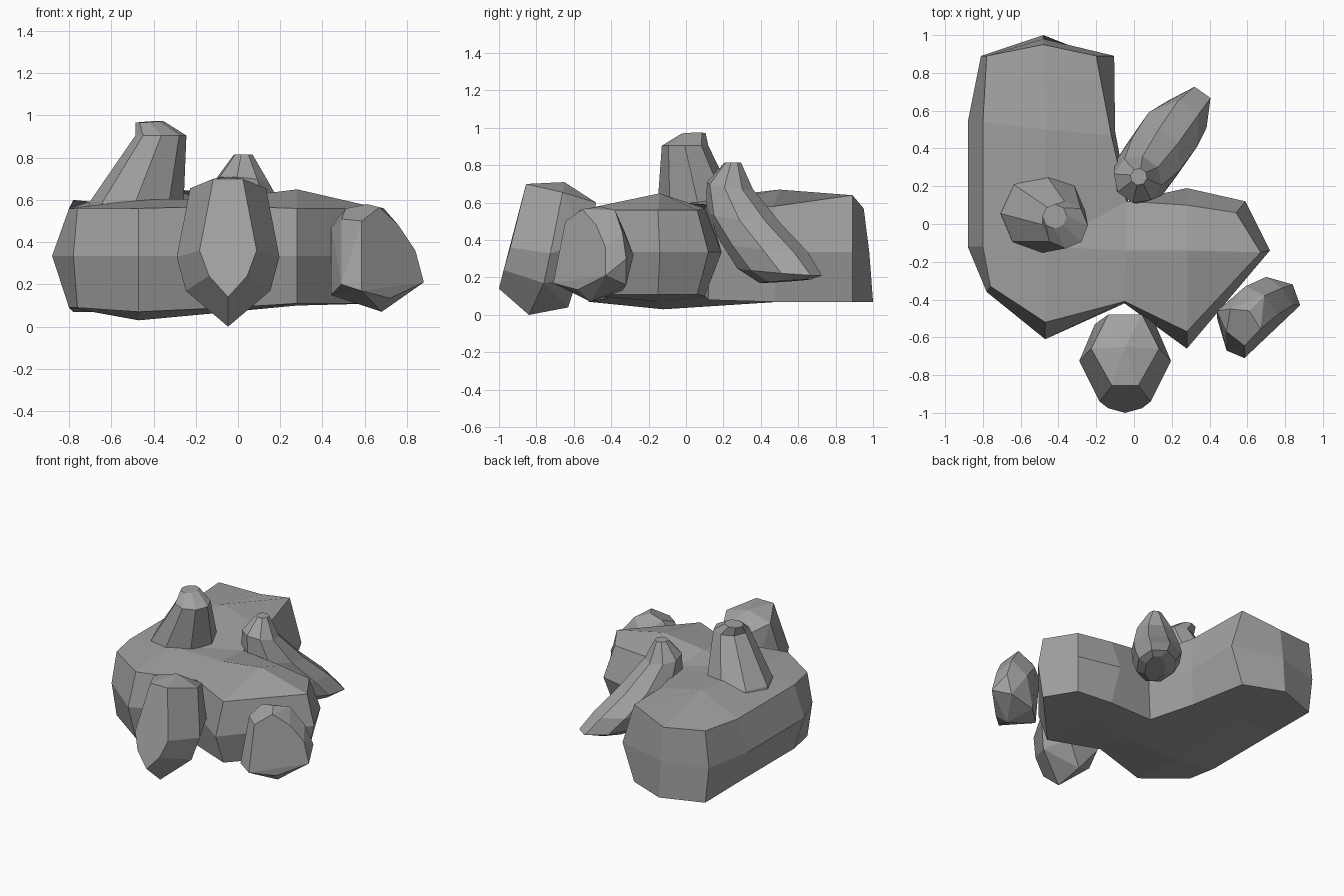
import bpy
import bmesh
from math import cos, sin, pi, radians
from mathutils import Vector

cube = bpy.data.objects.get("Cube")
if cube:
    bpy.data.objects.remove(cube, do_unlink=True)

# Single stone colour
GREY = (0.36, 0.36, 0.36, 1)
stone = bpy.data.materials.new("stone_grey")
stone.use_nodes = True
stone.diffuse_color = GREY
shader = stone.node_tree.nodes["Principled BSDF"]
shader.inputs["Base Color"].default_value = GREY
shader.inputs["Roughness"].default_value = 0.9


def finish(name, bm):
    """Turn a bmesh into a flat shaded stone object."""
    bmesh.ops.recalc_face_normals(bm, faces=bm.faces[:])
    mesh = bpy.data.meshes.new(name)
    bm.to_mesh(mesh)
    bm.free()
    mesh.materials.append(stone)
    obj = bpy.data.objects.new(name, mesh)
    bpy.context.scene.collection.objects.link(obj)
    return obj


def bridge(bm, lower, upper):
    """Join two closed loops of vertices with quads."""
    count = len(lower)
    for i in range(count):
        j = (i + 1) % count
        bm.faces.new((lower[i], lower[j], upper[j], upper[i]))


def hull_rock(name, points):
    """Faceted boulder wrapped around its corner points."""
    bm = bmesh.new()
    for point in points:
        bm.verts.new(point)
    result = bmesh.ops.convex_hull(bm, input=bm.verts[:])
    spare = {v for v in result["geom_interior"] + result["geom_unused"]
             if isinstance(v, bmesh.types.BMVert) and v.is_valid}
    bmesh.ops.delete(bm, geom=list(spare), context='VERTS')
    bmesh.ops.dissolve_limit(bm, angle_limit=radians(8),
                             verts=bm.verts[:], edges=bm.edges[:])
    return finish(name, bm)


def ring_rock(name, rings, turn, sides=8):
    """Spire lofted through (centre, long radius, short radius, slope) rings."""
    bm = bmesh.new()
    loops = []
    along = Vector((cos(turn), sin(turn), 0))
    across = Vector((-sin(turn), cos(turn), 0))
    for centre, long, short, slope in rings:
        loop = []
        for k in range(sides):
            angle = 2 * pi * (k + 0.5) / sides
            offset = along * long * cos(angle) + across * short * sin(angle)
            offset.z = slope * cos(angle)
            loop.append(bm.verts.new(Vector(centre) + offset))
        loops.append(loop)
    for lower, upper in zip(loops, loops[1:]):
        bridge(bm, lower, upper)
    bm.faces.new(loops[0])
    bm.faces.new(loops[-1])
    return finish(name, bm)


# Main L-shaped rock: widest x, y / rim x, y, top z, bottom z
outline = [
    (-.88, .54, -.80, .54, .56, .09),
    (-.88, -.12, -.80, -.12, .56, .09),
    (-.78, -.36, -.76, -.33, .56, .09),
    (-.47, -.61, -.47, -.52, .56, .07),
    (-.05, -.42, -.05, -.41, .57, .09),
    (.28, -.66, .28, -.57, .56, .11),
    (.72, -.14, .67, -.15, .56, .11),
    (.59, .12, .54, .06, .56, .11),
    (.28, .19, .28, .10, .57, .10),
    (-.03, .12, -.04, .12, .59, .08),
    (-.10, .49, -.12, .47, .58, .07),
    (-.105, .89, -.20, .89, .64, .07),
    (-.48, .98, -.48, .95, .57, .07),
    (-.81, .89, -.78, .89, .60, .07),
]
ridge = [(-.47, .50, .67, .07), (-.47, -.12, .60, .03),
         (-.04, -.14, .61, .07), (.28, -.14, .65, .10)]
# Cap layout: rim corners by index, ridge corners by letter
cap = [(0, 13, 12, "a"), ("a", 12, 11, 10), (0, "a", "b", 1),
       ("a", 10, 9, "b"), (1, "b", 3, 2), ("b", "c", 4, 3),
       ("b", 9, "c"), ("c", "d", 5, 4), ("c", 9, 8, "d"),
       ("d", 8, 7, 6), ("d", 6, 5)]

bm = bmesh.new()
middle = [bm.verts.new((p[0], p[1], .335)) for p in outline]
top = [bm.verts.new(p[2:5]) for p in outline]
bottom = []
for i, p in enumerate(outline):
    # The far tip flares out, the rest tucks in underneath
    y = p[1] + .02 if i == 12 else p[3]
    bottom.append(bm.verts.new((p[2], y, p[5])))
bridge(bm, bottom, middle)
bridge(bm, middle, top)
for rim, level in ((top, 2), (bottom, 3)):
    crest = {key: bm.verts.new((p[0], p[1], p[level]))
             for key, p in zip("abcd", ridge)}
    for face in cap:
        bm.faces.new([crest[c] if isinstance(c, str) else rim[c] for c in face])
finish("main_rock", bm)

# Front boulder: half widths mirrored about its own centre line
half = [
    (.07, -.855, .70), (.135, -.94, .36), (.09, -.975, .24), (0, -1.0, .14),
    (.18, -.66, .655), (.243, -.725, .33), (.20, -.76, .17), (0, -.84, 0),
    (0, -.65, .71), (.09, -.48, .60), (.16, -.53, .38), (.12, -.58, .20),
    (0, -.63, .04),
]
hull_rock("front_boulder",
          [(-.047 + side * w, y, z) for w, y, z in half for side in (-1, 1)])

# Slanted boulder at the front left corner
hull_rock("corner_boulder", [
    (.585, -.71, .17), (.72, -.58, .135), (.88, -.43, .21), (.84, -.43, .36),
    (.76, -.48, .48), (.67, -.555, .565), (.585, -.645, .50),
    (.49, -.57, .51), (.49, -.67, .20), (.44, -.50, .15), (.44, -.46, .47),
    (.51, -.45, .56), (.59, -.33, .45), (.70, -.28, .32), (.84, -.32, .30),
    (.60, -.34, .13), (.61, -.46, .58), (.69, -.38, .56), (.78, -.34, .44),
    (.68, -.51, .07), (.80, -.32, .16),
])

# Blunt upright spire on top of the main rock
ring_rock("upright_spire", [
    ((-.48, .065, .46), .25, .235, 0),
    ((-.48, .06, .59), .225, .21, 0),
    ((-.365, -.005, .905), .12, .125, 0),
    ((-.42, .04, .97), .065, .065, .005),
], pi / 8)

# Pointed spire sliding down behind the main rock
ring_rock("leaning_spire", [
    ((.26, .53, .18), .16, .07, .01),
    ((.225, .50, .23), .26, .135, -.02),
    ((.15, .42, .36), .26, .17, -.03),
    ((.07, .305, .52), .215, .165, -.03),
    ((.02, .235, .69), .125, .13, -.02),
    ((.025, .25, .815), .045, .045, 0),
], radians(55))
